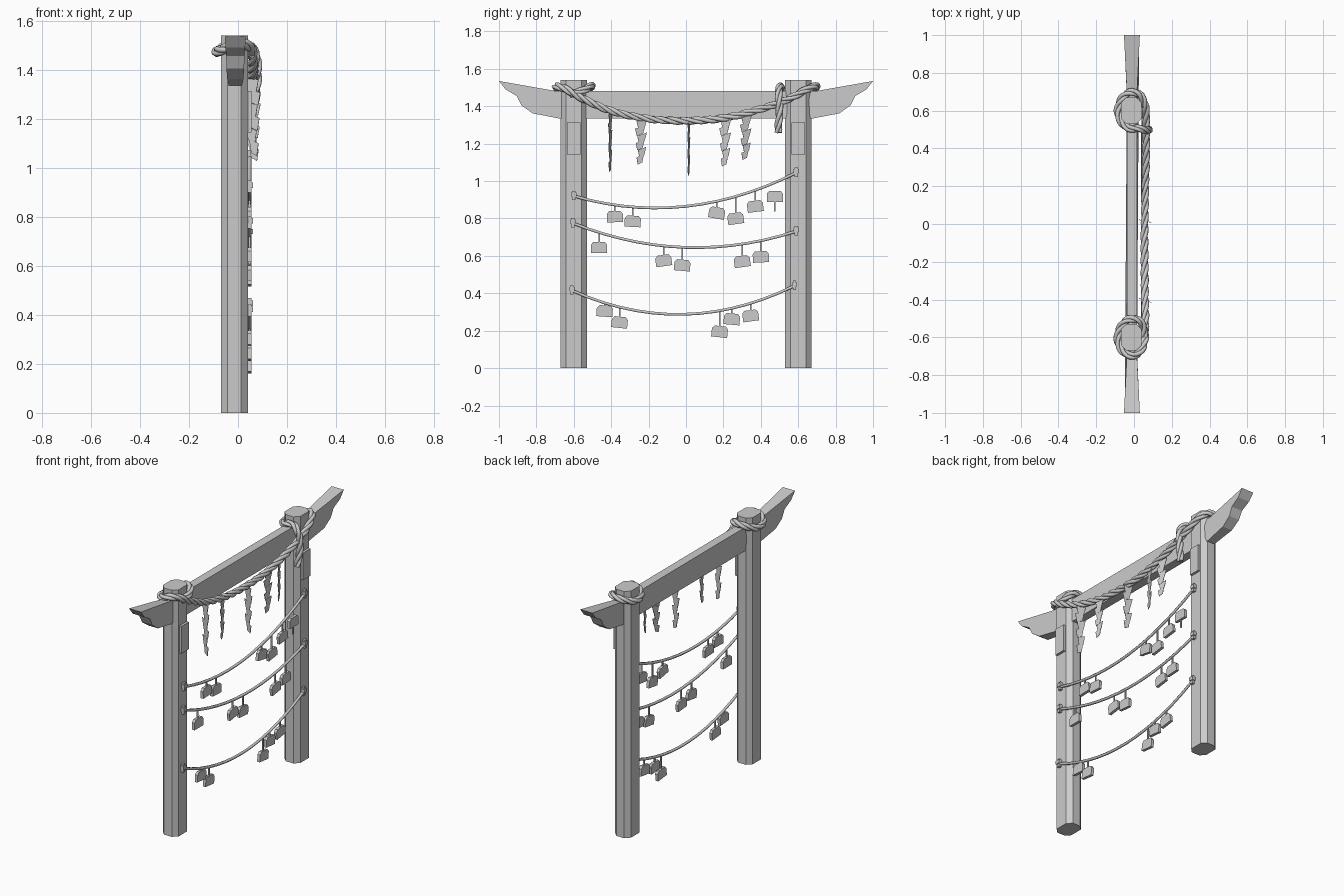
import bpy, math
from mathutils import Vector, Matrix
from mathutils.geometry import interpolate_bezier

if "Cube" in bpy.data.objects:
    bpy.data.objects.remove(bpy.data.objects["Cube"])

CX = -0.015  # centre plane of posts and beam


def add_mesh(name, verts, faces):
    me = bpy.data.meshes.new(name)
    me.from_pydata([tuple(v) for v in verts], [], faces)
    me.update()
    ob = bpy.data.objects.new(name, me)
    bpy.context.collection.objects.link(ob)
    return ob


def prism(name, bottom, top):
    """Closed solid between two matching outlines."""
    n = len(bottom)
    faces = [tuple(range(n))[::-1], tuple(range(n, 2 * n))]
    faces += [(i, (i + 1) % n, n + (i + 1) % n, n + i) for i in range(n)]
    return add_mesh(name, list(bottom) + list(top), faces)


def box(name, c, size):
    x, y, z = c
    a, b, h = (s / 2 for s in size)
    ring = [(-a, -b), (a, -b), (a, b), (-a, b)]
    return prism(name, [(x + u, y + v, z - h) for u, v in ring],
                 [(x + u, y + v, z + h) for u, v in ring])


def tube(name, strands, radius, res=1):
    cu = bpy.data.curves.new(name, 'CURVE')
    cu.dimensions = '3D'
    cu.bevel_depth, cu.bevel_resolution, cu.use_fill_caps = radius, res, True
    for pts in strands:
        sp = cu.splines.new('POLY')
        sp.points.add(len(pts) - 1)
        for p, co in zip(sp.points, pts):
            p.co = (*co, 1)
    ob = bpy.data.objects.new(name, cu)
    bpy.context.collection.objects.link(ob)
    return ob


def smooth_path(pts, step):
    """Evenly spaced samples along a spline through the points."""
    p = [Vector(q) for q in pts]
    p = [2 * p[0] - p[1]] + p + [2 * p[-1] - p[-2]]
    raw = []
    for i in range(1, len(p) - 2):
        d = (p[i + 1] - p[i]).length
        t0 = (p[i + 1] - p[i - 1]).normalized() * d / 3
        t1 = (p[i + 2] - p[i]).normalized() * d / 3
        raw += interpolate_bezier(p[i], p[i] + t0, p[i + 1] - t1, p[i + 1], 24)[:-1]
    raw.append(p[-2])
    out, acc = [raw[0]], 0
    for a, b in zip(raw, raw[1:]):
        acc += (b - a).length
        if acc >= step:
            out.append(b)
            acc = 0
    return out


def twisted_rope(name, pts, offset, radius, pitch, count=3, step=0.012):
    path = smooth_path(pts, step)
    strands = [[] for _ in range(count)]
    normal, dist = Vector((0.3, 0.2, 1)), 0
    for i, c in enumerate(path):
        t = (path[min(i + 1, len(path) - 1)] - path[max(i - 1, 0)]).normalized()
        normal = (normal - t * normal.dot(t)).normalized()
        if i:
            dist += (c - path[i - 1]).length
        for k in range(count):
            a = math.tau * (dist / pitch + k / count)
            strands[k].append(c + (normal * math.cos(a) + t.cross(normal) * math.sin(a)) * offset)
    return tube(name, strands, radius)


# Octagonal posts with a nailed paper charm on each
for side, y in (("left", -0.6), ("right", 0.6)):
    a, b, c = 0.055, 0.07, 0.028
    ring = [(a, -b + c), (a, b - c), (a - c, b), (-a + c, b),
            (-a, b - c), (-a, -b + c), (-a + c, -b), (a - c, -b)]
    prism(side + "_post", [(CX + u, y + v, 0) for u, v in ring],
          [(CX + u, y + v, 1.54) for u, v in ring])
    box(side + "_post_charm", (0.045, y, 1.228), (0.02, 0.072, 0.17))

# Crossbeam with upswept carved ends that flare outward
half = [(0.68, 1.335), (0.82, 1.362), (0.88, 1.405), (0.905, 1.455),
        (0.965, 1.49), (1.0, 1.535), (0.70, 1.482)]
outline = half + [(-y, z) for y, z in reversed(half)]


def beam_half_width(y):
    return 0.027 + 0.015 * max(0, (abs(y) - 0.7) / 0.3)


prism("crossbeam", [(CX + 0.004 - beam_half_width(y), y, z) for y, z in outline],
      [(CX + 0.004 + beam_half_width(y), y, z) for y, z in outline])

# Heavy twisted rope, wrapped round both post tops with a hanging tail
twisted_rope("heavy_rope", [
    (.05, -.62, 1.465), (.05, -.55, 1.485), (.02, -.508, 1.508), (-.04, -.51, 1.50),
    (-.082, -.57, 1.475), (-.082, -.64, 1.475), (-.04, -.69, 1.49), (.015, -.69, 1.507),
    (.052, -.64, 1.49), (.06, -.55, 1.44), (.058, -.4, 1.375), (.056, -.2, 1.333),
    (.056, 0, 1.322), (.06, .2, 1.337), (.064, .4, 1.385), (.064, .55, 1.44),
    (.055, .64, 1.487), (.02, .692, 1.508), (-.04, .69, 1.497), (-.082, .63, 1.475),
    (-.082, .57, 1.475), (-.04, .512, 1.49), (.025, .505, 1.507), (.068, .495, 1.47),
    (.078, .5, 1.38), (.065, .492, 1.26)], 0.0105, 0.0115, 0.2)

# Zigzag paper streamers: y, top, bottom, turn in degrees
for i, (y, top, bot, turn) in enumerate([
        (-.405, 1.37, 1.06, 72), (-.24, 1.33, 1.10, 12), (.015, 1.32, 1.04, 78),
        (.21, 1.335, 1.09, -15), (.32, 1.35, 1.125, 20)]):
    verts, faces, n = [], [], 6
    h = (top - bot) / n
    for k in range(n):
        w = 0.03 - 0.002 * k
        o = 0.005 * (-1) ** k
        z = top - k * h
        q = len(verts)
        verts += [(0, o - w, z - .012), (0, o + w, z + .006),
                  (0, o + w * .55, z - h), (0, o - w * .65, z - h - .012)]
        faces.append((q, q + 1, q + 2, q + 3))
    ob = add_mesh("paper_streamer_%d" % (i + 1), verts, faces)
    ob.data.transform(Matrix.Rotation(math.radians(turn), 4, 'Z'))
    ob.location = (0.06, y, 0)
    m = ob.modifiers.new("thickness", 'SOLIDIFY')
    m.thickness, m.offset = 0.003, 0

# Thin sagging lines: start, end, sag, and tablets as (y, z, tilt)
X = 0.047
lines = [
    ((-.6, .92), (.59, 1.045), .118,
     [(-.38, .81, 2), (-.285, .785, -3), (.165, .83, -10), (.265, .80, 8), (.37, .865, 7), (.475, .918, 0)]),
    ((-.605, .775), (.59, .732), .108,
     [(-.465, .645, 0), (-.12, .575, 8), (-.02, .55, -5), (.30, .57, 8), (.40, .595, 3)]),
    ((-.61, .415), (.58, .44), .14,
     [(-.435, .305, -4), (-.355, .245, -6), (.18, .195, -6), (.245, .262, -5), (.345, .28, 8)])]
shape = [(-.043, -.03), (.043, -.03), (.043, .015), (.03, .03), (-.03, .03), (-.043, .015)]

for r, (s, e, sag, tablets) in enumerate(lines, 1):
    def height(y):
        t = (y - s[0]) / (e[0] - s[0])
        return s[1] + (e[1] - s[1]) * t - sag * 4 * t * (1 - t)

    ys = [s[0] + (e[0] - s[0]) * k / 14 for k in range(15)]
    tube("hanging_line_%d" % r, [[(X, y, height(y)) for y in ys]], 0.0085)
    # Peg and binding at each end of the line
    for end, (y, z) in (("left", s), ("right", e)):
        box("%s_peg_%d" % (end, r), (0.045, y, z + .003), (0.022, 0.018, 0.05))
        box("%s_binding_%d" % (end, r), (0.047, y, z + .008), (0.03, 0.028, 0.022))
    # Wooden wish tablets on short cords
    for k, (y, z, tilt) in enumerate(tablets, 1):
        a = math.radians(tilt)
        pts = [(y + u * math.cos(a) - v * math.sin(a), z + u * math.sin(a) + v * math.cos(a))
               for u, v in shape]
        prism("tablet_%d_%d" % (r, k), [(X - .009, *p) for p in pts], [(X + .009, *p) for p in pts])
        hi, lo = height(y), z + .025
        if r == 1 and k == 6:      # flipped tablet with its cord dangling below
            hi, lo = z - .025, z - .08
        box("tablet_cord_%d_%d" % (r, k), (X, y, (hi + lo) / 2), (.008, .008, hi - lo))
